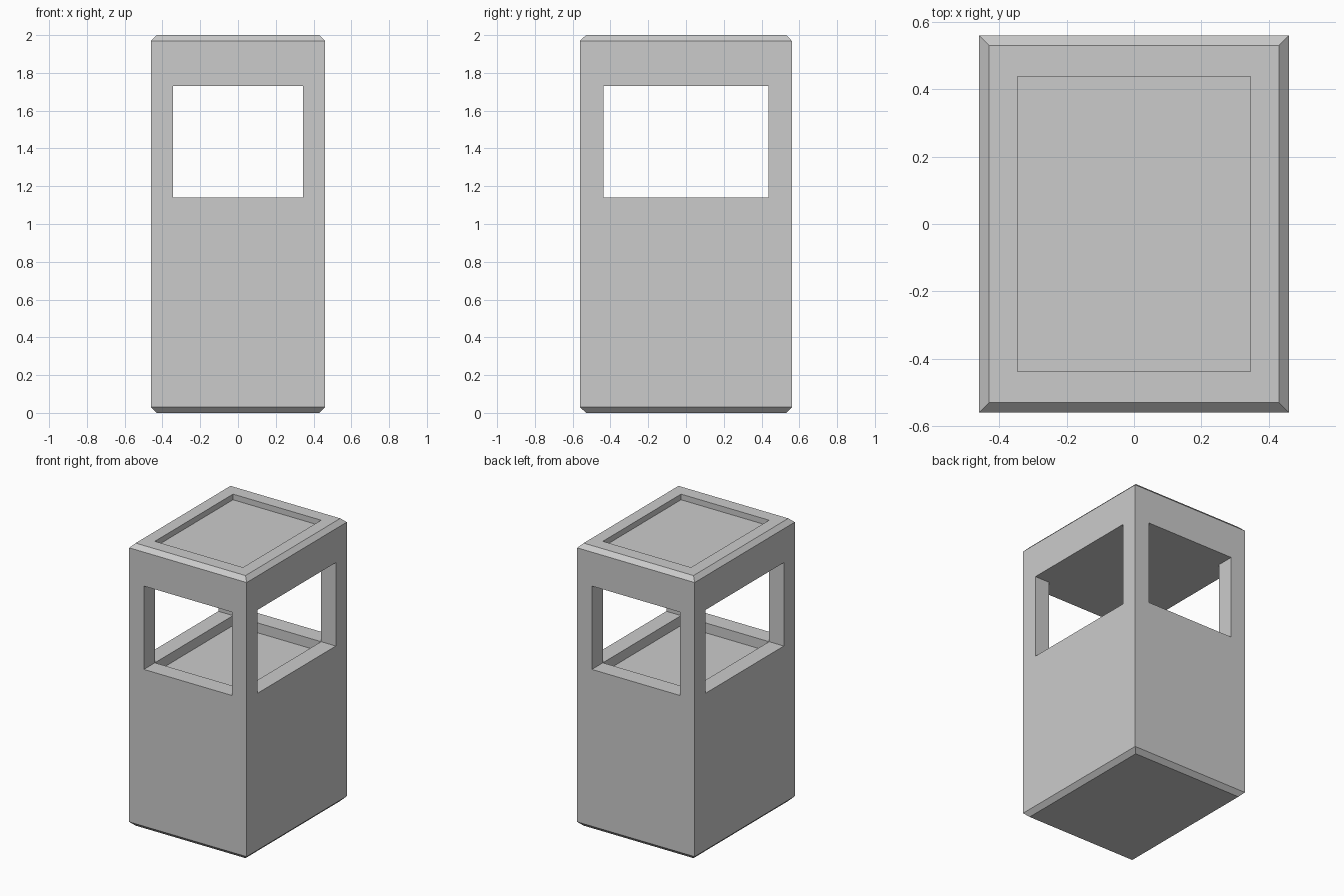
import bpy, bmesh

if "Cube" in bpy.data.objects:
    bpy.data.objects.remove(bpy.data.objects["Cube"])

# Grid lines of the housing: outer walls, openings, and height levels
XS = [-0.46, -0.345, 0.345, 0.46]
YS = [-0.56, -0.437, 0.437, 0.56]
ZS = [0.0, 0.03, 1.07, 1.14, 1.73, 1.96, 1.97, 2.0]
CHAMFER = 0.03


def solid(i, j, k):
    if not (0 <= i < 3 and 0 <= j < 3 and 0 <= k < 7):
        return False
    z = (ZS[k] + ZS[k + 1]) / 2
    if 1.14 < z < 1.73:                       # window storey: corner posts only
        return i != 1 and j != 1
    if 1.07 < z < 1.14 or z > 1.96:           # sunken floor and roof recess
        return not (i == 1 and j == 1)
    return True


def build_housing():
    bm = bmesh.new()
    verts = {}

    def vert(i, j, k):
        if (i, j, k) not in verts:
            # Chamfer: pull the outer rim inward at the very top and bottom
            c = CHAMFER if k in (0, 7) else 0
            x = XS[i] + (c if i == 0 else -c if i == 3 else 0)
            y = YS[j] + (c if j == 0 else -c if j == 3 else 0)
            verts[i, j, k] = bm.verts.new((x, y, ZS[k]))
        return verts[i, j, k]

    # Skin every boundary between solid and empty cells
    for i in range(3):
        for j in range(3):
            for k in range(7):
                if not solid(i, j, k):
                    continue
                for axis in range(3):
                    for side in (0, 1):
                        n = [i, j, k]
                        n[axis] += 1 if side else -1
                        if solid(*n):
                            continue
                        loop = []
                        for a, b in ((0, 0), (1, 0), (1, 1), (0, 1)):
                            p = [i, j, k]
                            p[axis] += side
                            p[(axis + 1) % 3] += a
                            p[(axis + 2) % 3] += b
                            loop.append(vert(*p))
                        bm.faces.new(loop if side else loop[::-1])

    # Merge the flat patches
    bmesh.ops.dissolve_limit(bm, angle_limit=0.01, verts=bm.verts[:], edges=bm.edges[:])
    bmesh.ops.recalc_face_normals(bm, faces=bm.faces[:])
    mesh = bpy.data.meshes.new("bin_housing")
    bm.to_mesh(mesh)
    bm.free()
    obj = bpy.data.objects.new("bin_housing", mesh)
    bpy.context.collection.objects.link(obj)
    return obj


build_housing()
